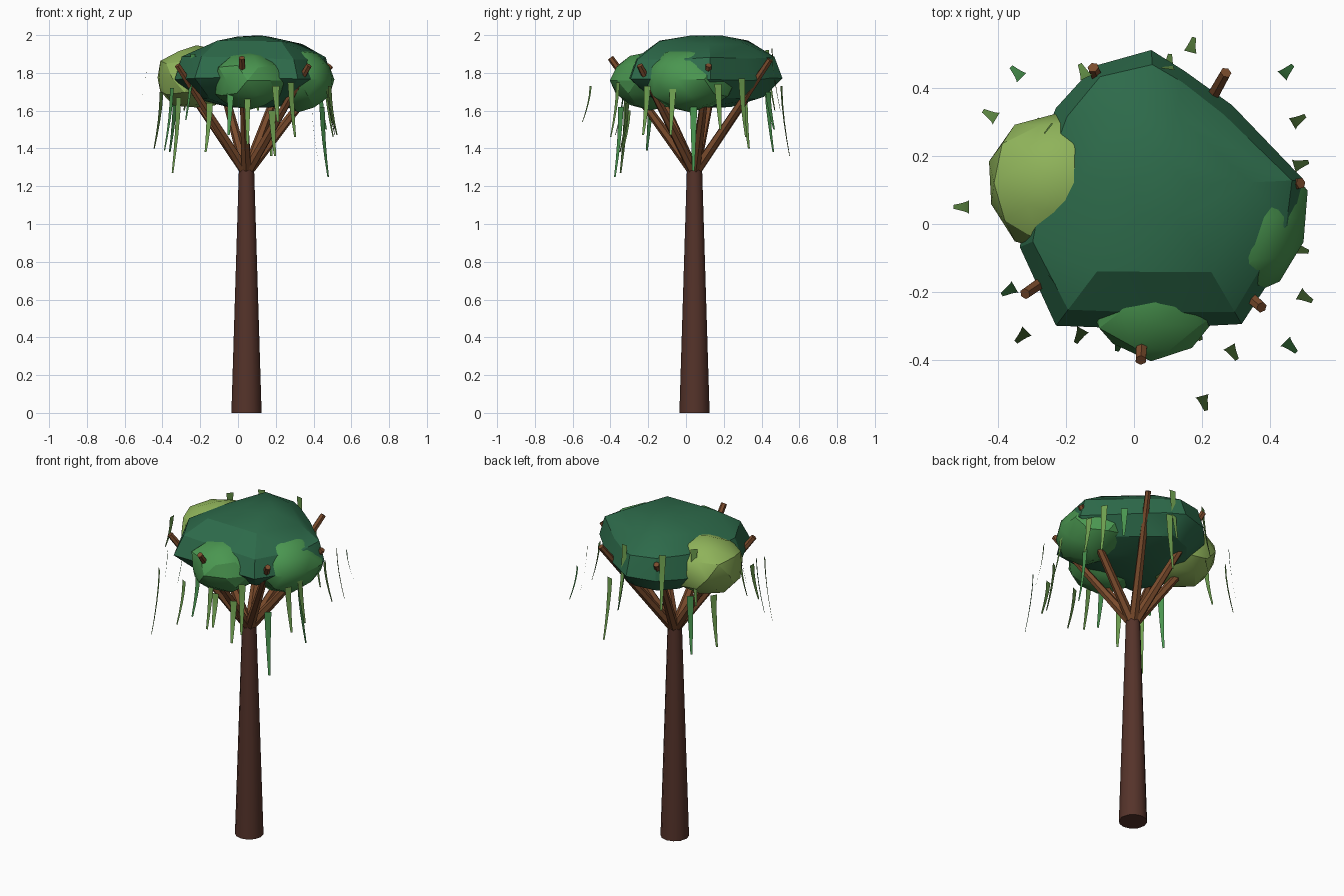
import bpy, bmesh, math, random
from mathutils import Vector, noise

if "Cube" in bpy.data.objects:
    bpy.data.objects.remove(bpy.data.objects["Cube"])

random.seed(4)


def material(name, hexcode):
    rgb = [int(hexcode[i:i + 2], 16) / 255 for i in (0, 2, 4)]
    m = bpy.data.materials.new(name)
    m.diffuse_color = [((c + 0.055) / 1.055) ** 2.4 for c in rgb] + [1]
    m.use_nodes = True
    m.node_tree.nodes["Principled BSDF"].inputs["Base Color"].default_value = m.diffuse_color
    return m


BARK = material("bark", "55332A")
WOOD = material("branch_wood", "7A4B2C")
DARK = material("dark_leaf", "2D6A4A")
MID = material("mid_leaf", "4A9650")
LIGHT = material("light_leaf", "8FB35A")
VINE = material("vine_leaf", "6FA050")


def finish(name, bm, mat, angle=30):
    bmesh.ops.recalc_face_normals(bm, faces=bm.faces)
    me = bpy.data.meshes.new(name)
    bm.to_mesh(me)
    bm.free()
    me.materials.append(mat)
    ob = bpy.data.objects.new(name, me)
    bpy.context.collection.objects.link(ob)
    bpy.ops.object.select_all(action='DESELECT')
    ob.select_set(True)
    bpy.context.view_layer.objects.active = ob
    bpy.ops.object.shade_smooth_by_angle(angle=math.radians(angle))
    return ob


def limb(name, a, b, r1, r2, sides, mat):
    a, b = Vector(a), Vector(b)
    bm = bmesh.new()
    bmesh.ops.create_cone(bm, cap_ends=True, segments=sides, radius1=r1,
                          radius2=r2, depth=(b - a).length)
    ob = finish(name, bm, mat, 35)
    ob.location = (a + b) / 2
    ob.rotation_euler = (b - a).to_track_quat('Z', 'Y').to_euler()


# Trunk
limb("trunk", (0.045, 0.045, 0), (0.045, 0.045, 1.3), 0.08, 0.04, 12, BARK)

# Branches fanning out from the trunk top and through the leaves
for i, tip in enumerate([(-0.12, 0.46, 1.87), (0.27, 0.445, 1.87), (-0.37, 0.17, 1.87),
                         (-0.32, -0.205, 1.84), (0.02, -0.4, 1.88),
                         (0.375, -0.245, 1.84), (0.49, 0.12, 1.84)]):
    limb(f"branch_{i + 1}", (0.045, 0.045, 1.27), tip, 0.029, 0.017, 6, WOOD)

# Main crown: one plan outline scaled at several heights, then hulled
outline = [(-0.23, -0.3), (0.03, -0.31), (0.32, -0.3), (0.5, -0.02), (0.51, 0.13),
           (0.29, 0.35), (0.15, 0.46), (0.05, 0.52), (-0.12, 0.47), (-0.23, 0.34),
           (-0.31, 0.15), (-0.34, -0.07)]
bm = bmesh.new()
for z, s in [(1.625, 0.35), (1.67, 0.75), (1.77, 1.0), (1.88, 0.9), (1.96, 0.62), (2.0, 0.22)]:
    for x, y in outline[::1 if s > 0.7 else 2]:
        k = s * random.uniform(0.97, 1.0)
        bm.verts.new((0.08 + (x - 0.08) * k, 0.11 + (y - 0.11) * k,
                      min(2.0, z + random.uniform(-0.012, 0.012))))
res = bmesh.ops.convex_hull(bm, input=bm.verts)
bmesh.ops.delete(bm, geom=[v for v in bm.verts if not v.link_faces], context='VERTS')
finish("main_crown", bm, DARK, 24)


# Smaller leaf clumps
def clump(name, centre, radii, mat, seed):
    bm = bmesh.new()
    bmesh.ops.create_icosphere(bm, subdivisions=2, radius=1)
    for v in bm.verts:
        k = 1 + 0.12 * noise.noise(v.co * 1.6 + Vector((seed, 0, 0)))
        v.co = Vector([c + r * p * k for c, r, p in zip(centre, radii, v.co)])
    finish(name, bm, mat, 24)


clump("left_leaf_clump", (-0.22, 0.12, 1.775), (0.22, 0.21, 0.165), LIGHT, 3.3)
clump("front_leaf_clump", (0.05, -0.19, 1.76), (0.2, 0.21, 0.15), MID, 7.7)
clump("right_leaf_clump", (0.32, 0.02, 1.765), (0.19, 0.24, 0.165), MID, 12.4)

# Hanging vines: tapered ribbons (x, y, top, bottom) that sway outwards
vines = [(0.2, -0.505, 1.73, 1.54), (0.28, -0.36, 1.75, 1.46), (0.445, -0.345, 1.62, 1.25),
         (0.485, -0.205, 1.73, 1.47), (0.47, -0.07, 1.75, 1.47), (0.39, 0.04, 1.64, 1.28),
         (0.47, 0.17, 1.74, 1.5), (0.465, 0.295, 1.77, 1.46), (0.435, 0.435, 1.7, 1.5),
         (0.165, 0.505, 1.73, 1.36), (0.1, 0.455, 1.93, 1.6), (-0.33, 0.43, 1.72, 1.38),
         (-0.405, 0.31, 1.7, 1.4), (-0.485, 0.05, 1.81, 1.61), (-0.35, -0.185, 1.72, 1.39),
         (-0.315, -0.315, 1.67, 1.27), (-0.15, -0.31, 1.64, 1.38), (-0.04, -0.33, 1.72, 1.47),
         (0.05, -0.33, 1.74, 1.42), (0.18, -0.3, 1.6, 1.36), (-0.24, -0.165, 1.9, 1.55),
         (-0.14, 0.43, 1.92, 1.6), (-0.25, 0.28, 1.93, 1.6)]
for i, (x, y, top, bottom) in enumerate(vines):
    out = Vector((x - 0.045, y - 0.045, 0)).normalized()
    side = Vector((-out.y, out.x, 0))
    bm = bmesh.new()
    rows = []
    for k in range(5):
        t = k / 4
        c = Vector((x, y, top + (bottom - top) * t)) + out * 0.045 * t ** 1.6
        w = 0.02 - 0.014 * t
        rows.append([bm.verts.new(c - side * w), bm.verts.new(c + side * w)])
    for a, b in zip(rows, rows[1:]):
        bm.faces.new((a[0], a[1], b[1], b[0]))
    finish(f"vine_{i + 1}", bm, MID if i % 3 == 2 else VINE)
